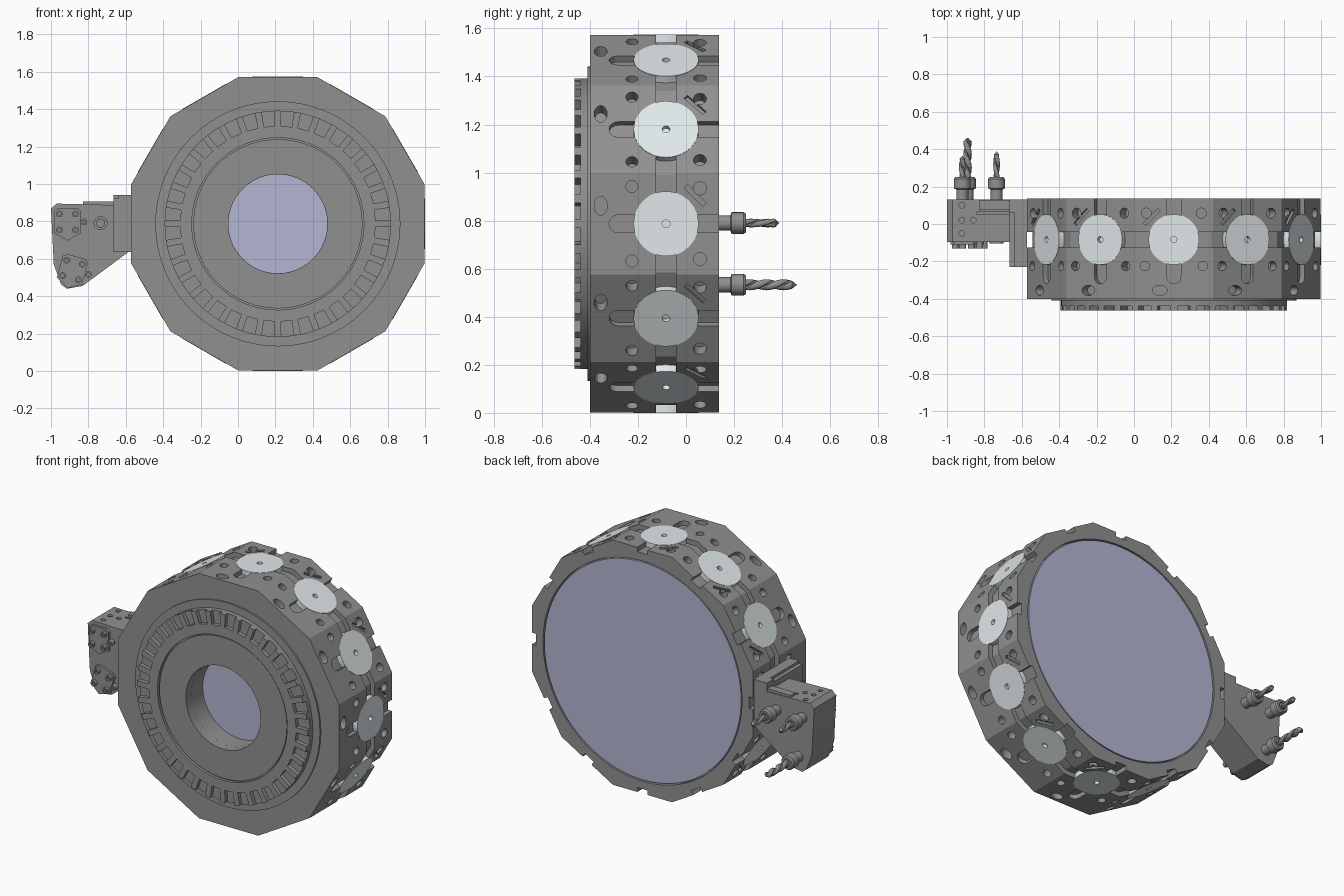
import bpy, bmesh, math
from math import pi, sin, cos, radians
from mathutils import Matrix, Vector

if "Cube" in bpy.data.objects:
    bpy.data.objects.remove(bpy.data.objects["Cube"])

CX, CZ, AP = 0.213, 0.787, 0.785       # turret axis and flat-to-centre distance
SWAP = Matrix(((1, 0, 0, 0), (0, 0, 1, 0), (0, 1, 0, 0), (0, 0, 0, 1)))  # local (x, z, y) to world
AXIS = Matrix.Translation((CX, 0, CZ)) @ SWAP


def material(name, rgb):
    m = bpy.data.materials.new(name)
    m.diffuse_color = (*rgb, 1)
    m.use_nodes = True
    m.node_tree.nodes["Principled BSDF"].inputs["Base Color"].default_value = m.diffuse_color
    return m


STEEL = material("steel", (0.28, 0.28, 0.28))
BRIGHT = material("bright_steel", (0.75, 0.81, 0.83))
BLUE = material("blue_cover", (0.45, 0.47, 0.65))


def prism(bm, pts, z0, z1, M):
    lo = [bm.verts.new(M @ Vector((x, y, z0))) for x, y in pts]
    hi = [bm.verts.new(M @ Vector((x, y, z1))) for x, y in pts]
    bm.faces.new(lo)
    bm.faces.new(hi)
    for i in range(len(pts)):
        j = (i + 1) % len(pts)
        bm.faces.new((lo[i], lo[j], hi[j], hi[i]))


def rect(x0, x1, y0, y1):
    return [(x0, y0), (x1, y0), (x1, y1), (x0, y1)]


def oval(x, y, rx, ry=None, n=16):
    ry = ry or rx
    return [(x + rx * cos(2 * pi * i / n), y + ry * sin(2 * pi * i / n)) for i in range(n)]


def lathe(bm, prof, n, M, phase=0.0, closed=False):
    rings = []
    for r, z in prof:
        if r == 0:
            rings.append([bm.verts.new(M @ Vector((0, 0, z)))] * n)
        else:
            rings.append([bm.verts.new(M @ Vector((r * cos(phase + 2 * pi * i / n),
                                                   r * sin(phase + 2 * pi * i / n), z))) for i in range(n)])
    pairs = list(zip(rings, rings[1:]))
    if closed:
        pairs.append((rings[-1], rings[0]))
    for a, b in pairs:
        for i in range(n):
            j = (i + 1) % n
            bm.faces.new(list(dict.fromkeys((a[i], a[j], b[j], b[i]))))


def finish(name, bm, mat=STEEL):
    bmesh.ops.recalc_face_normals(bm, faces=bm.faces)
    me = bpy.data.meshes.new(name)
    bm.to_mesh(me)
    bm.free()
    me.materials.append(mat)
    ob = bpy.data.objects.new(name, me)
    bpy.context.collection.objects.link(ob)
    smooth(ob)
    return ob


def smooth(ob):
    bpy.ops.object.select_all(action='DESELECT')
    bpy.context.view_layer.objects.active = ob
    ob.select_set(True)
    bpy.ops.object.shade_smooth_by_angle(angle=radians(25))


def cut(ob, bm):
    c = finish("cutter", bm)
    c.hide_render = True
    mod = ob.modifiers.new("cut", 'BOOLEAN')
    mod.operation, mod.solver, mod.object = 'DIFFERENCE', 'EXACT', c
    bpy.context.view_layer.objects.active = ob
    bpy.ops.object.modifier_apply(modifier="cut")
    bpy.data.objects.remove(c)
    smooth(ob)


def face_matrix(k):
    # station frame: local x along the face, y along the axis, z outward from the face
    a = k * pi / 6
    M = Matrix(((sin(a), 0, cos(a), 0), (0, 1, 0, 0), (-cos(a), 0, sin(a), 0), (0, 0, 0, 1)))
    return Matrix.Translation((CX + AP * cos(a), 0, CZ + AP * sin(a))) @ M


# twelve-sided turret body with a groove around it
R, G = AP / cos(pi / 12), (AP - 0.03) / cos(pi / 12)
bm = bmesh.new()
lathe(bm, [(0, -0.40), (R, -0.40), (R, -0.125), (G, -0.125), (G, -0.042), (R, -0.042), (R, 0.137), (0, 0.137)],
      12, AXIS, pi / 12)
body = finish("turret_body", bm)

# centre bore and rear cover pocket
bm = bmesh.new()
prism(bm, oval(0, 0, 0.265, n=64), -0.5, -0.28, AXIS)
prism(bm, oval(0, 0, 0.706, n=96), 0.11, 0.2, AXIS)
cut(body, bm)

# axial slots, round at the front end
bm = bmesh.new()
for k in range(12):
    w = 0.037
    end = [(w * cos(pi + pi * i / 8), -0.283 + w * sin(pi + pi * i / 8)) for i in range(9)]
    prism(bm, end + [(w, 0.2), (-w, 0.2)], -0.029, 0.02, face_matrix(k))
cut(body, bm)

# bolt holes, oil hole and slanted slot on each face
bm = bmesh.new()
for k in range(12):
    M = face_matrix(k)
    for s in (-1, 1):
        prism(bm, oval(s * 0.155, -0.225, 0.025), -0.06, 0.02, M)
        prism(bm, oval(s * 0.147, 0.058, 0.027), -0.06, 0.02, M)
    prism(bm, oval(-0.075, -0.355, 0.04, 0.027), -0.06, 0.02, M)
cut(body, bm)
bm = bmesh.new()
for k in range(12):
    d = Matrix.Translation((-0.118, 0.038, 0)) @ Matrix.Rotation(radians(45), 4, 'Z')
    prism(bm, rect(-0.055, 0.055, -0.01, 0.01), -0.015, 0.02, face_matrix(k) @ d)
cut(body, bm)

# bright station covers, left out where the holder is mounted
for k in range(12):
    if k != 6:
        bm = bmesh.new()
        lathe(bm, [(0, -0.035), (0.135, -0.035), (0.135, 0.002), (0.016, 0.002), (0.016, -0.02), (0, -0.02)],
              48, face_matrix(k) @ Matrix.Translation((0, -0.083, 0)))
        finish(f"station_cover_{k}", bm, BRIGHT)

# front coupling ring with radial notches
bm = bmesh.new()
lathe(bm, [(0.265, -0.39), (0.655, -0.39), (0.655, -0.41), (0.605, -0.41), (0.605, -0.463), (0.46, -0.463),
           (0.46, -0.445), (0.452, -0.445), (0.452, -0.455), (0.265, -0.455)], 96, AXIS, closed=True)
ring = finish("coupling_ring", bm)
bm = bmesh.new()
for i in range(36):
    prism(bm, [(0.522, -0.029), (0.63, -0.036), (0.63, 0.036), (0.522, 0.029)], -0.5, -0.438,
          AXIS @ Matrix.Rotation(radians(10 * i + 5), 4, 'Z'))
cut(ring, bm)

# blue rear cover and the blue floor of the bore
for name, r, y0, y1 in (("rear_cover", 0.698, 0.105, 0.135), ("bore_floor", 0.264, -0.285, -0.275)):
    bm = bmesh.new()
    prism(bm, oval(0, 0, r, n=96), y0, y1, AXIS)
    finish(name, bm, BLUE)

# tool holder: mounting base, arm and top rail
bm = bmesh.new()
prism(bm, rect(-0.665, -0.572, 0.635, 0.942), -0.23, 0.13, SWAP)
base = finish("holder_base", bm)
bm = bmesh.new()
prism(bm, rect(-0.59, -0.581, 0.6, 1), -0.3, 0.2, SWAP)
prism(bm, rect(-0.68, -0.645, 0.925, 1), -0.3, 0.2, SWAP)
bm2 = bmesh.new()
prism(bm2, rect(-0.68, -0.64, 0.925, 1), -0.3, 0.06, SWAP)
bm.free()
cut(base, bm2)
bm = bmesh.new()
prism(bm, [(-0.574, 0.885), (-0.97, 0.895), (-1.0, 0.868), (-0.985, 0.57), (-0.945, 0.462), (-0.915, 0.44),
           (-0.83, 0.455), (-0.574, 0.645)], -0.095, 0.13, SWAP)
arm = finish("holder_arm", bm)
bm = bmesh.new()
prism(bm, rect(-0.84, -0.66, 0.875, 1), 0.05, 0.064, SWAP)
prism(bm, oval(-0.735, 0.79, 0.022), -0.2, -0.05, SWAP)
for x, y in ((-0.92, 0.1), (-0.92, 0.02), (-0.92, -0.05), (-0.86, 0.02)):
    prism(bm, oval(x, y, 0.015), 0.85, 1, Matrix.Identity(4))
cut(arm, bm)
bm = bmesh.new()
prism(bm, rect(-0.83, -0.60, 0.88, 0.905), 0.075, 0.125, SWAP)
finish("holder_top_rail", bm)

# collar around the front opening
bm = bmesh.new()
lathe(bm, [(0.022, -0.09), (0.037, -0.09), (0.037, -0.105), (0.022, -0.105)], 24,
      Matrix.Translation((-0.735, 0, 0.79)) @ SWAP, closed=True)
finish("front_collar", bm)

# clamp plates with bolts on the front of the arm
for n, (x, z, rot) in enumerate(((-0.912, 0.797, 0), (-0.885, 0.54, -15))):
    P = Matrix.Translation((x, 0, z)) @ SWAP @ Matrix.Rotation(radians(rot), 4, 'Z')
    bm = bmesh.new()
    prism(bm, [(-0.07, -0.06), (0, -0.1), (0.07, -0.06), (0.07, 0.06), (0.05, 0.075), (-0.05, 0.075),
               (-0.07, 0.06)], -0.11, -0.09, P)
    finish(f"clamp_plate_{n}", bm)
    bm = bmesh.new()
    for bx, bz in ((-0.043, 0.043), (0.043, 0.043), (-0.043, -0.043), (0.043, -0.043), (0.088, 0)):
        lathe(bm, [(0, -0.09), (0.018, -0.09), (0.018, -0.13), (0.009, -0.13), (0.009, -0.12), (0, -0.12)],
              16, P @ Matrix.Translation((bx, bz, 0)))
    finish(f"clamp_bolts_{n}", bm)


def drill(name, M, r, y0, y1, turns):
    # twisted two-flute section lofted to a point
    n, steps, tip = 16, 28, r * 0.9
    bm = bmesh.new()
    rings = []
    for s in range(steps + 1):
        t = s / steps
        y, tw = y0 + (y1 - tip - y0) * t, 2 * pi * turns * t
        rings.append([bm.verts.new(M @ Vector((q * cos(a + tw), q * sin(a + tw), y))) for a, q in
                      ((2 * pi * i / n, r * (0.5 + 0.5 * abs(cos(2 * pi * i / n)) ** 0.6)) for i in range(n))])
    for a, b in zip(rings, rings[1:]):
        for i in range(n):
            j = (i + 1) % n
            bm.faces.new((a[i], a[j], b[j], b[i]))
    point = bm.verts.new(M @ Vector((0, 0, y1)))
    for i in range(n):
        bm.faces.new((rings[-1][i], rings[-1][(i + 1) % n], point))
    bm.faces.new(rings[0])
    finish(name, bm, STEEL)


# collets and drills on the rear of the arm
for n, (x, z, r, y1, turns) in enumerate(((-0.735, 0.79, 0.018, 0.388, 0.8), (-0.918, 0.79, 0.018, 0.365, 0.8),
                                          (-0.89, 0.533, 0.023, 0.462, 1.5))):
    M = Matrix.Translation((x, 0, z)) @ SWAP
    bm = bmesh.new()
    lathe(bm, [(0, 0.12), (0.032, 0.12), (0.032, 0.185), (0.045, 0.19), (0.045, 0.24), (0.038, 0.25),
               (0.024, 0.25), (0.024, 0.235), (0, 0.235)], 24, M)
    finish(f"collet_{n}", bm)
    drill(f"drill_{n}", M, r, 0.23, y1, turns)
